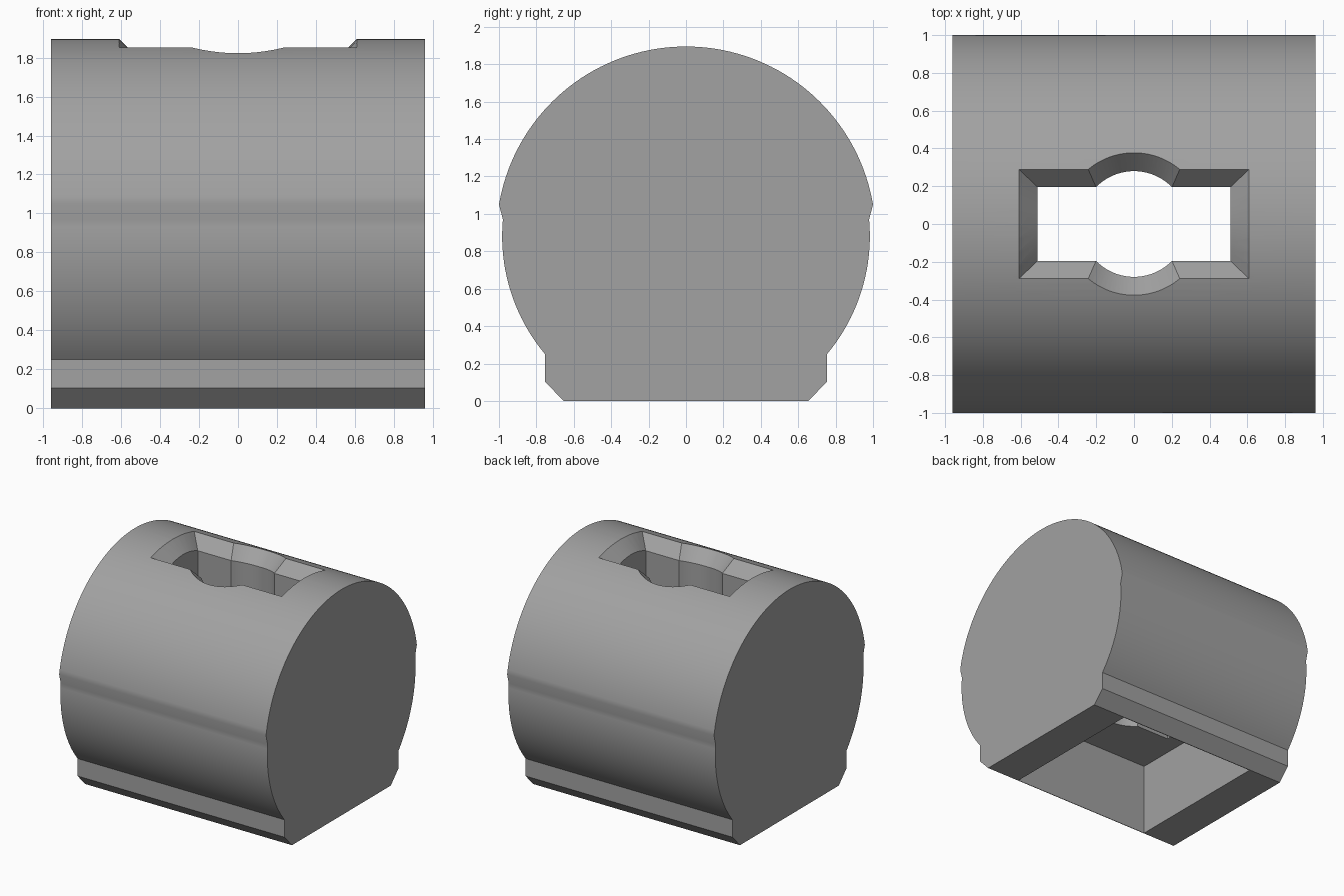
import bpy, bmesh, math

if "Cube" in bpy.data.objects:
    bpy.data.objects.remove(bpy.data.objects["Cube"])

R_TOP, R_LOW, CZ, HALF = 1.014, 0.983, 0.881, 0.96

grey = bpy.data.materials.new("mid_grey")
grey.diffuse_color = (0.36, 0.36, 0.36, 1)
grey.use_nodes = True
grey.node_tree.nodes["Principled BSDF"].inputs["Base Color"].default_value = grey.diffuse_color


def loft(name, loops):
    """Solid skinned through matching closed loops, capped at both ends."""
    bm = bmesh.new()
    rings = [[bm.verts.new(p) for p in loop] for loop in loops]
    n = len(rings[0])
    for a, b in zip(rings, rings[1:]):
        for i in range(n):
            j = (i + 1) % n
            bm.faces.new((a[i], a[j], b[j], b[i]))
    bm.faces.new(rings[0])
    bm.faces.new(rings[-1])
    bmesh.ops.recalc_face_normals(bm, faces=bm.faces)
    me = bpy.data.meshes.new(name)
    bm.to_mesh(me)
    bm.free()
    ob = bpy.data.objects.new(name, me)
    bpy.context.collection.objects.link(ob)
    me.materials.append(grey)
    return ob


def cut(target, cutter):
    """Subtract the cutter and remove it."""
    cutter.hide_render = True
    mod = target.modifiers.new("cut", 'BOOLEAN')
    mod.operation, mod.solver, mod.object = 'DIFFERENCE', 'EXACT', cutter
    bpy.context.view_layer.objects.active = target
    bpy.ops.object.modifier_apply(modifier=mod.name)
    bpy.data.objects.remove(cutter)


def arc(radius, a0, a1, n):
    return [(radius * math.cos(a0 + (a1 - a0) * i / n),
             radius * math.sin(a0 + (a1 - a0) * i / n)) for i in range(n + 1)]


# Barrel section: chamfered foot, lower arc, small side ridge, upper arc
side = [(0.655, 0), (0.755, 0.105)]
side += [(y, CZ + z) for y, z in arc(R_LOW, -math.acos(0.755 / R_LOW), 0.09, 20)]
side += [(y, CZ + z) for y, z in arc(R_TOP, 0.168, math.pi / 2, 36)]
section = side + [(-y, z) for y, z in side[-2::-1]]
body = loft("barrel_body", [[(x, y, z) for y, z in section] for x in (-HALF, HALF)])


# Square pocket in the underside
def rect(z):
    return [(x, y, z) for x, y in ((-.65, -.65), (.65, -.65), (.65, .65), (-.65, .65))]


cut(body, loft("pocket_cutter", [rect(-0.2), rect(0.61)]))


# Slot outline: rectangle with a round bulge in the middle of both long sides
def slot(hx, hy, r):
    a = math.asin(hy / r)
    top = [(hx, hy)] + arc(r, a, math.pi - a, 20) + [(-hx, hy)]
    end = [(-hx, hy - 2 * hy * i / 8) for i in range(1, 8)]
    half = top + end
    return half + [(-x, -y) for x, y in half]


inner, outer = slot(0.51, 0.195, 0.28), slot(0.61, 0.29, 0.378)
rim = [CZ + math.sqrt(R_TOP ** 2 - y * y) for _, y in outer]

# Through slot with a flared rim that follows the barrel
cut(body, loft("slot_cutter", [
    [(x, y, 0.4) for x, y in inner],
    [(x, y, z - 0.1) for (x, y), z in zip(inner, rim)],
    [(x, y, z + 0.001) for (x, y), z in zip(outer, rim)],
    [(x, y, 2.2) for x, y in outer]]))

bpy.ops.object.select_all(action='DESELECT')
body.select_set(True)
bpy.context.view_layer.objects.active = body
bpy.ops.object.shade_smooth_by_angle(angle=math.radians(30))
